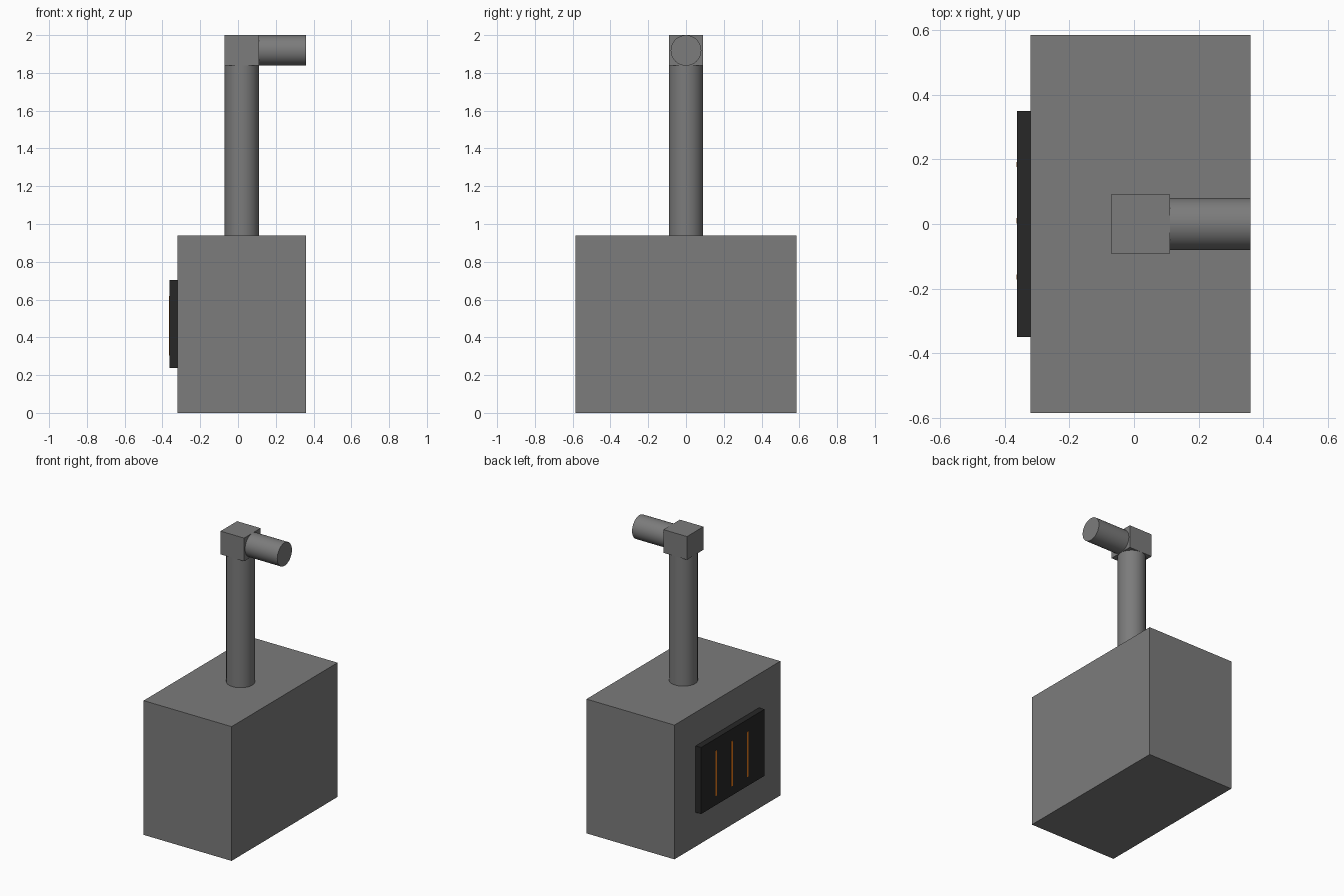
import bpy
import math

if "Cube" in bpy.data.objects:
    bpy.data.objects.remove(bpy.data.objects["Cube"])


def material(name, color):
    m = bpy.data.materials.new(name)
    m.diffuse_color = (*color, 1)
    m.use_nodes = True
    m.node_tree.nodes["Principled BSDF"].inputs["Base Color"].default_value = m.diffuse_color
    return m


METAL = material("dark_grey_metal", (0.2, 0.2, 0.2))
BLACK = material("black_iron", (0.02, 0.02, 0.02))
GLOW = material("orange_glow", (0.8, 0.2, 0.01))


def box(name, lo, hi, mat):
    bpy.ops.mesh.primitive_cube_add(size=1, location=[(a + b) / 2 for a, b in zip(lo, hi)])
    o = bpy.context.object
    o.name = name
    o.scale = [b - a for a, b in zip(lo, hi)]
    bpy.ops.object.transform_apply(location=False, rotation=False, scale=True)
    o.data.materials.append(mat)
    return o


def pipe(name, radius, length, center, rotation=(0, 0, 0)):
    bpy.ops.mesh.primitive_cylinder_add(vertices=32, radius=radius, depth=length,
                                        location=center, rotation=rotation)
    o = bpy.context.object
    o.name = name
    o.data.materials.append(METAL)
    bpy.ops.object.shade_smooth_by_angle(angle=math.radians(35))
    return o


# Furnace body
box("furnace_body", (-0.32, -0.585, 0), (0.36, 0.585, 0.938), METAL)

# Door on the left side with three glowing slits
box("door", (-0.362, -0.35, 0.238), (-0.32, 0.35, 0.703), BLACK)
for i in (-1, 0, 1):
    y = i * 0.174 + 0.01
    box(f"door_slit_{i + 2}", (-0.364, y - 0.008, 0.303), (-0.35, y + 0.008, 0.618), GLOW)

# Chimney: upright pipe, square elbow, horizontal outlet
pipe("chimney_pipe", 0.091, 0.902, (0.02, 0, 1.387))
box("chimney_elbow", (-0.071, -0.091, 1.838), (0.111, 0.091, 2.0), METAL)
pipe("outlet_pipe", 0.081, 0.249, (0.2355, 0, 1.919), (0, math.pi / 2, 0))
